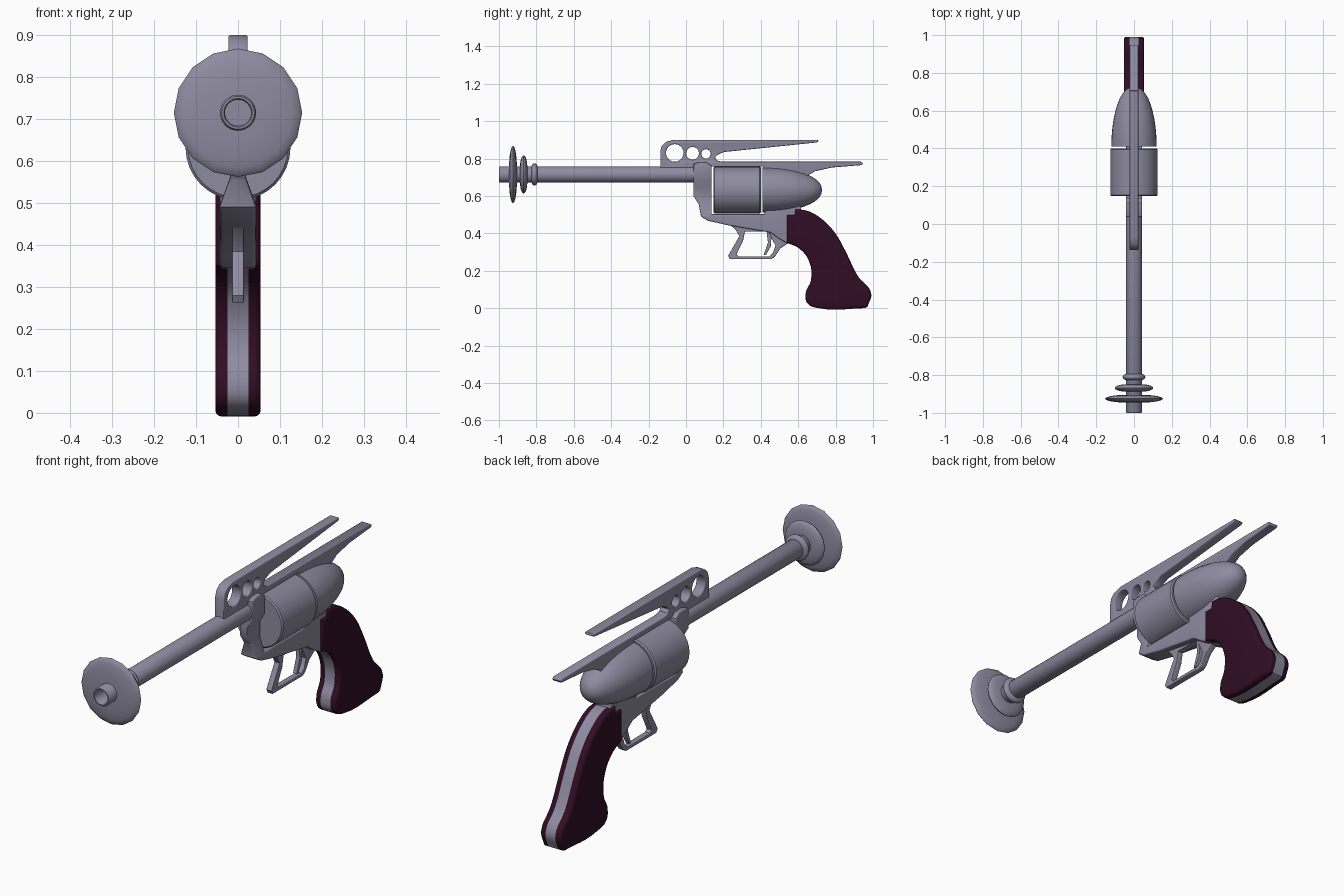
import bpy, bmesh, math
from mathutils import Vector

if "Cube" in bpy.data.objects:
    bpy.data.objects.remove(bpy.data.objects["Cube"])


def material(name, rgb):
    m = bpy.data.materials.new(name)
    m.diffuse_color = (*rgb, 1)
    m.use_nodes = True
    m.node_tree.nodes["Principled BSDF"].inputs["Base Color"].default_value = m.diffuse_color
    return m


METAL = material("grey metal", (0.27, 0.26, 0.35))
GRIP = material("dark plum grip", (0.03, 0.004, 0.018))


def finish(ob, angle=35):
    bpy.ops.object.select_all(action='DESELECT')
    ob.select_set(True)
    bpy.context.view_layer.objects.active = ob
    bpy.ops.object.shade_smooth_by_angle(angle=math.radians(angle))


def lathe(name, profile, z, sides=32):
    """Revolve (y, radius) points around a y-axis at height z."""
    bm = bmesh.new()
    vs = [bm.verts.new((r, y, 0)) for y, r in profile]
    es = [bm.edges.new(p) for p in zip(vs, vs[1:])]
    bmesh.ops.spin(bm, geom=vs + es, cent=(0, 0, 0), axis=(0, 1, 0),
                   angle=math.tau, steps=sides, use_duplicate=False)
    bmesh.ops.remove_doubles(bm, verts=bm.verts, dist=1e-4)
    bmesh.ops.recalc_face_normals(bm, faces=bm.faces)
    me = bpy.data.meshes.new(name)
    bm.to_mesh(me)
    bm.free()
    ob = bpy.data.objects.new(name, me)
    ob.location.z = z
    bpy.context.collection.objects.link(ob)
    me.materials.append(METAL)
    finish(ob)
    return ob


def circle(y, z, r, n=24):
    return [(y + r * math.cos(math.tau * i / n), z + r * math.sin(math.tau * i / n)) for i in range(n)]


def plate(name, outlines, half, bevel, smooth=(), edit=None):
    """Side outlines (y, z) thickened along x; 'smooth' lists rounded point indices of the first outline."""
    cu = bpy.data.curves.new(name, 'CURVE')
    cu.dimensions, cu.fill_mode = '2D', 'BOTH'
    cu.extrude, cu.bevel_depth, cu.offset = half - bevel, bevel, -bevel
    cu.bevel_resolution, cu.resolution_u = 2, 6
    for k, pts in enumerate(outlines):
        if k == 0 and smooth:
            sp = cu.splines.new('BEZIER')
            sp.bezier_points.add(len(pts) - 1)
            for i, (bp, p) in enumerate(zip(sp.bezier_points, pts)):
                bp.co = (*p, 0)
                bp.handle_left_type = bp.handle_right_type = 'AUTO' if i in smooth else 'VECTOR'
        else:
            sp = cu.splines.new('POLY')
            sp.points.add(len(pts) - 1)
            for sp_p, p in zip(sp.points, pts):
                sp_p.co = (*p, 0, 1)
        sp.use_cyclic_u = True
    tmp = bpy.data.objects.new(name + "_outline", cu)
    bpy.context.collection.objects.link(tmp)
    bpy.context.view_layer.update()
    me = bpy.data.meshes.new_from_object(tmp.evaluated_get(bpy.context.evaluated_depsgraph_get()))
    bpy.data.objects.remove(tmp)
    me.name = name
    bm = bmesh.new()
    bm.from_mesh(me)
    for v in bm.verts:                       # lay the outline in the y-z plane
        v.co = Vector((v.co.z, v.co.x, v.co.y))
    bmesh.ops.remove_doubles(bm, verts=bm.verts, dist=1e-4)
    bmesh.ops.recalc_face_normals(bm, faces=bm.faces)
    me.materials.clear()
    me.materials.append(METAL)
    me.materials.append(GRIP)
    for f in bm.faces:
        f.material_index = 0
    if edit:
        edit(bm)
    bm.to_mesh(me)
    bm.free()
    ob = bpy.data.objects.new(name, me)
    bpy.context.collection.objects.link(ob)
    finish(ob)
    return ob


def cut(bm, co, no):
    bmesh.ops.bisect_plane(bm, geom=bm.verts[:] + bm.edges[:] + bm.faces[:], plane_co=co, plane_no=no)


# Barrel with open bore
lathe("barrel", [(-0.85, 0), (-0.85, 0.031), (-0.995, 0.031), (-1.0, 0.034), (-1.0, 0.039),
                 (-0.994, 0.043), (0.13, 0.043), (0.13, 0)], 0.715)

# Lens-shaped rings at the muzzle
for i, (y, r, t) in enumerate([(-0.925, 0.153, 0.021), (-0.868, 0.102, 0.02), (-0.81, 0.06, 0.017)]):
    prof = [(y - t * math.cos(a), 0.035 + (r - 0.035) * math.sin(a))
            for a in [math.pi * k / 10 for k in range(11)]]
    lathe(f"muzzle_ring_{i + 1}", prof, 0.715, 16).data.shade_smooth()

# Cylinder drum and bullet-shaped rear housing
lathe("drum", [(0.147, 0), (0.147, 0.119), (0.153, 0.125), (0.394, 0.125), (0.4, 0.119), (0.4, 0)], 0.632)
dome = [(0.41 + 0.317 * math.sin(a), 0.12 * math.cos(a) ** 0.9)
        for a in [math.pi / 2 * k / 12 for k in range(12)]]
lathe("rear_housing", [(0.41, 0)] + dome + [(0.727, 0)], 0.632)


# Frame, pinched in front of the drum
def pinch(bm):
    for z in (0.49, 0.56, 0.64, 0.68):
        cut(bm, (0, 0, z), (0, 0, 1))
    for v in bm.verts:
        if v.co.y < 0.16 and 0.55 < v.co.z < 0.65:
            v.co.x *= 0.45


plate("frame", [[(0.04, 0.77), (0.04, 0.60), (0.068, 0.555), (0.08, 0.49), (0.115, 0.468), (0.23, 0.442),
                 (0.45, 0.405), (0.50, 0.37), (0.545, 0.345), (0.60, 0.34), (0.62, 0.50), (0.60, 0.60),
                 (0.42, 0.60), (0.42, 0.503), (0.137, 0.503), (0.137, 0.76), (0.11, 0.78), (0.07, 0.78)]],
      0.043, 0.007, edit=pinch)


# Grip: dark side panels with a metal strip round the edge
def colour_grip(bm):
    for s in (-1, 1):
        cut(bm, (s * 0.025, 0, 0), (1, 0, 0))
    for f in bm.faces:
        if abs(f.calc_center_median().x) > 0.0251:
            f.material_index = 1


plate("grip", [[(0.54, 0.35), (0.54, 0.498), (0.58, 0.498), (0.585, 0.53), (0.65, 0.52), (0.715, 0.485),
                (0.795, 0.405), (0.85, 0.31), (0.92, 0.17), (0.99, 0.08), (0.97, 0.008), (0.955, 0.0),
                (0.71, 0.0), (0.65, 0.025), (0.64, 0.08), (0.668, 0.15), (0.66, 0.245), (0.61, 0.315)]],
      0.054, 0.014, smooth={4, 5, 6, 7, 8, 9, 12, 13, 14, 15, 16, 17}, edit=colour_grip)

# Trigger guard and trigger
plate("trigger_guard", [[(0.23, 0.45), (0.265, 0.42), (0.285, 0.385), (0.225, 0.28), (0.235, 0.262),
                         (0.455, 0.262), (0.475, 0.275), (0.505, 0.32), (0.55, 0.35), (0.55, 0.42)],
                        [(0.315, 0.41), (0.305, 0.36), (0.27, 0.288), (0.28, 0.277), (0.445, 0.277),
                         (0.465, 0.295), (0.478, 0.335), (0.45, 0.39), (0.44, 0.41)]], 0.014, 0.003)
plate("trigger", [[(0.43, 0.42), (0.438, 0.35), (0.415, 0.285), (0.427, 0.283), (0.453, 0.33), (0.46, 0.42)]],
      0.010, 0.002)

# Forked top fin with three round holes
plate("top_fin", [[(-0.137, 0.72), (-0.137, 0.84), (-0.13, 0.867), (-0.11, 0.888), (-0.07, 0.90), (0.705, 0.90),
                   (0.71, 0.894), (0.70, 0.886), (0.205, 0.835), (0.168, 0.82), (0.155, 0.805), (0.165, 0.79),
                   (0.19, 0.783), (0.935, 0.783), (0.947, 0.775), (0.94, 0.765), (0.78, 0.752), (0.69, 0.732),
                   (0.62, 0.69), (0.415, 0.69), (0.415, 0.757), (0.137, 0.757), (0.137, 0.72)],
                  circle(-0.06, 0.83, 0.047), circle(0.035, 0.828, 0.034), circle(0.107, 0.825, 0.025)],
      0.023, 0.004)
